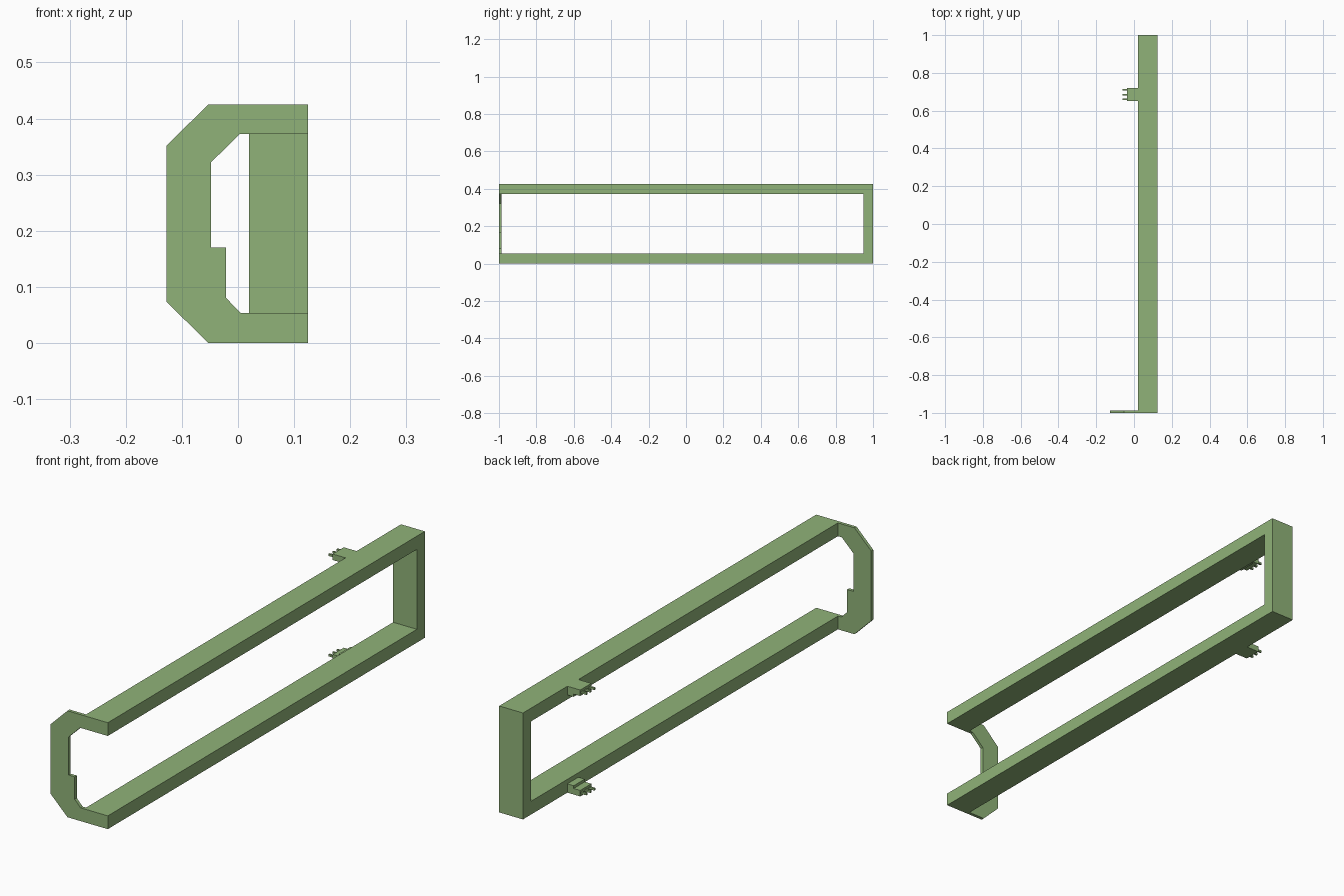
import bpy, bmesh
from mathutils import Vector

if "Cube" in bpy.data.objects:
    bpy.data.objects.remove(bpy.data.objects["Cube"])

mat = bpy.data.materials.new("green")
mat.diffuse_color = (0.28, 0.45, 0.19, 1)
mat.use_nodes = True
mat.node_tree.nodes["Principled BSDF"].inputs["Base Color"].default_value = mat.diffuse_color


def prism(name, points, place, direction):
    """Extrude a closed 2D outline, placed in 3D by place(a, b), along direction."""
    bm = bmesh.new()
    face = bm.faces.new([bm.verts.new(place(a, b)) for a, b in points])
    ext = bmesh.ops.extrude_face_region(bm, geom=[face])
    moved = [v for v in ext["geom"] if isinstance(v, bmesh.types.BMVert)]
    bmesh.ops.translate(bm, verts=moved, vec=Vector(direction))
    bmesh.ops.recalc_face_normals(bm, faces=bm.faces)
    mesh = bpy.data.meshes.new(name)
    bm.to_mesh(mesh)
    bm.free()
    mesh.materials.append(mat)
    obj = bpy.data.objects.new(name, mesh)
    bpy.context.collection.objects.link(obj)
    return obj


H = 0.425      # overall height
BAR = 0.053    # bar thickness
X0, X1 = 0.02, 0.125

# U-shaped rail: two long bars joined by the rear post
prism("rail_frame",
      [(-1, 0), (1, 0), (1, H), (-1, H), (-1, H - BAR),
       (0.95, H - BAR), (0.95, BAR), (-1, BAR)],
      lambda y, z: (X0, y, z), (X1 - X0, 0, 0))

# Thin C-shaped plate at the front end
prism("front_plate",
      [(X0, 0), (-0.053, 0), (-0.127, 0.073), (-0.127, 0.352), (-0.053, H),
       (X0, H), (X0, H - BAR), (0.003, H - BAR), (-0.048, 0.322),
       (-0.048, 0.17), (-0.021, 0.17), (-0.021, 0.08), (0.005, BAR), (X0, BAR)],
      lambda x, z: (x, -1, z), (0, 0.013, 0))

# Stepped connectors with three pins, mirrored between bottom and top bar
for side, flip in (("lower", False), ("upper", True)):
    def place_at(y, flip=flip):
        return lambda x, z: (x, y, H - z if flip else z)

    prism(side + "_connector",
          [(X0, 0), (-0.037, 0), (-0.037, 0.024), (-0.008, 0.024),
           (-0.008, 0.035), (X0, 0.035)],
          place_at(0.65), (0, 0.07, 0))
    for i, y in enumerate((0.66, 0.685, 0.71)):
        prism(f"{side}_pin_{i + 1}",
              [(-0.037, 0.008), (-0.06, 0.008), (-0.06, 0.016), (-0.037, 0.016)],
              place_at(y - 0.004), (0, 0.008, 0))
